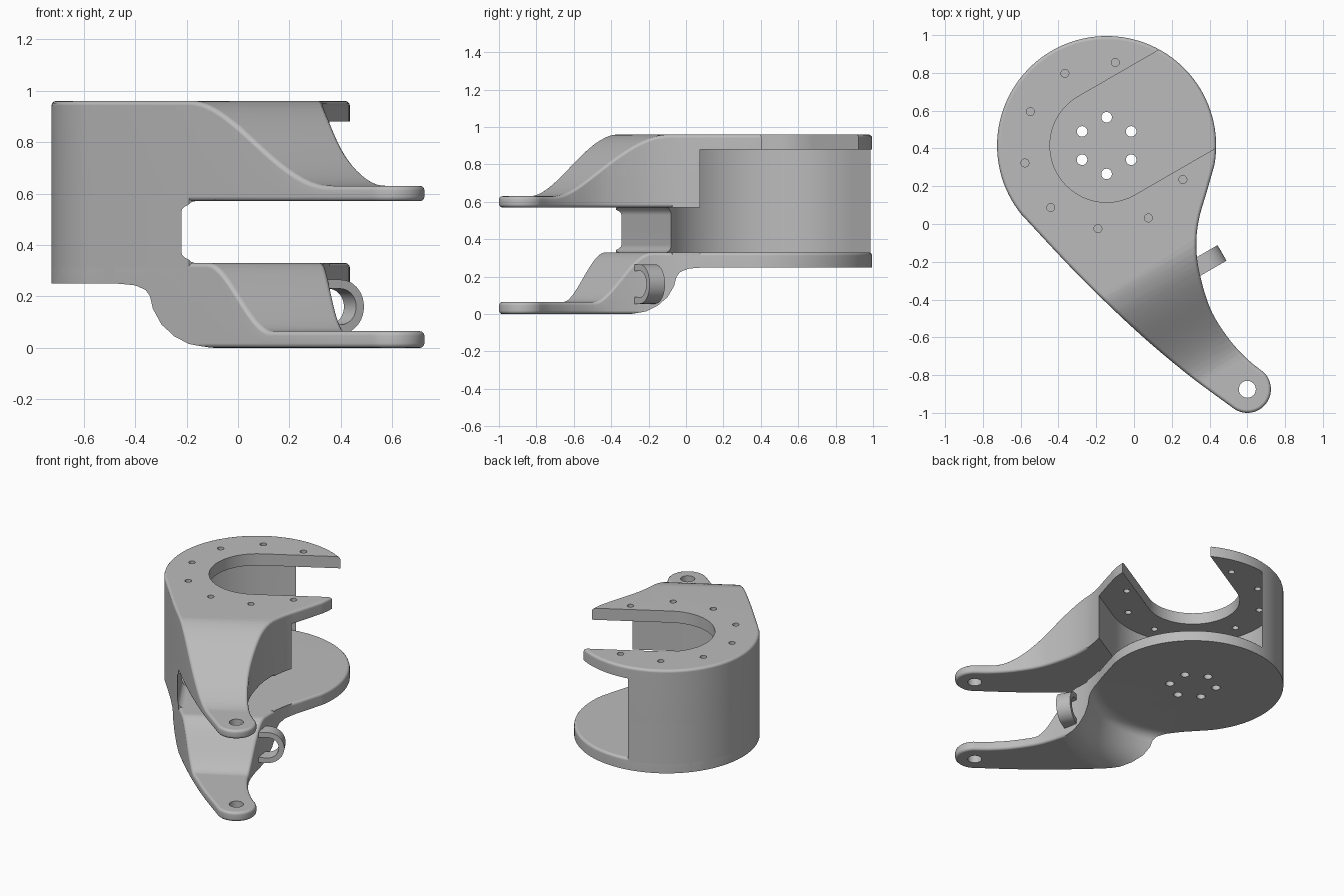
import bpy, bmesh, math
from mathutils import Vector, Matrix
from mathutils.geometry import interpolate_bezier

if "Cube" in bpy.data.objects:
    bpy.data.objects.remove(bpy.data.objects["Cube"])

# Round housing centre, arm tip centre, and a frame whose x runs along the arm
HUB = Vector((-0.145, 0.415))
TIP = Vector((0.6, -0.875))
RADIUS = 0.58
FRAME = Matrix.Translation((HUB.x, HUB.y, 0)) @ Matrix.Rotation(math.radians(-60), 4, 'Z')
TO_ARM = FRAME.inverted()
# Maps a profile drawn across the arm (side, height) to an extrusion along it
ACROSS = FRAME @ Matrix(((0, 0, 1, 0), (1, 0, 0, 0), (0, 1, 0, 0), (0, 0, 0, 1)))

grey = bpy.data.materials.new("plain_grey")
grey.use_nodes = True
grey.diffuse_color = (0.5, 0.5, 0.5, 1)
grey.node_tree.nodes["Principled BSDF"].inputs["Base Color"].default_value = (0.5, 0.5, 0.5, 1)


def arc(centre, r, a, b, n):
    angles = [math.radians(a + (b - a) * i / n) for i in range(n + 1)]
    return [Vector((centre[0] + r * math.cos(t), centre[1] + r * math.sin(t))) for t in angles]


def spline(points, n=10):
    pts = [Vector(p) for p in points]
    pts = [2 * pts[0] - pts[1]] + pts + [2 * pts[-1] - pts[-2]]
    out = []
    for p0, p1, p2, p3 in zip(pts, pts[1:], pts[2:], pts[3:]):
        out += [Vector(q[:2]) for q in
                interpolate_bezier(p1, p1 + (p2 - p0) / 6, p2 - (p3 - p1) / 6, p2, n)[:-1]]
    return out[1:]


def finish_mesh(bm, name, matrix=None):
    if matrix:
        bm.transform(matrix)
    bmesh.ops.recalc_face_normals(bm, faces=bm.faces)
    mesh = bpy.data.meshes.new(name)
    bm.to_mesh(mesh)
    bm.free()
    mesh.materials.append(grey)
    obj = bpy.data.objects.new(name, mesh)
    bpy.context.scene.collection.objects.link(obj)
    return obj


def add_prism(bm, points, z0, z1):
    low = [bm.verts.new((p[0], p[1], z0)) for p in points]
    high = [bm.verts.new((p[0], p[1], z1)) for p in points]
    bm.faces.new(low[::-1])
    bm.faces.new(high)
    for i in range(len(low)):
        j = (i + 1) % len(low)
        bm.faces.new((low[i], low[j], high[j], high[i]))


def prism(name, points, z0, z1, matrix=None):
    bm = bmesh.new()
    add_prism(bm, points, z0, z1)
    return finish_mesh(bm, name, matrix)


def hole_cutter(name, holes):
    bm = bmesh.new()
    for centre, r, z0, z1 in holes:
        add_prism(bm, arc(centre, r, 0, 345, 23), z0, z1)
    return finish_mesh(bm, name)


def rounded_body(name, outline, z0, z1, drop, start, end, r=0.018):
    """Plan outline with rounded rims whose top sweeps down along the arm."""
    n = len(outline)
    inward = []
    for i in range(n):
        t = (outline[(i + 1) % n] - outline[i - 1]).normalized()
        inward.append(Vector((-t.y, t.x)))
    quarter = [math.radians(a) for a in (0, 30, 60, 90)]
    layers = [(r * (1 - math.sin(a)), z0 + r * (1 - math.cos(a))) for a in quarter]
    layers += [(d, z0 + z1 - z) for d, z in reversed(layers)]
    bm = bmesh.new()
    rings = [[bm.verts.new((*(p + m * d), z)) for p, m in zip(outline, inward)] for d, z in layers]
    for a, b in zip(rings, rings[1:]):
        for i in range(n):
            j = (i + 1) % n
            bm.faces.new((a[i], a[j], b[j], b[i]))
    bm.faces.new(rings[0][::-1])
    bm.faces.new(rings[-1])
    bm.transform(TO_ARM)
    steps = 22
    for i in range(steps + 1):
        geom = bm.verts[:] + bm.edges[:] + bm.faces[:]
        bmesh.ops.bisect_plane(bm, geom=geom, dist=0.0001, plane_no=(1, 0, 0),
                               plane_co=(start + (end - start) * i / steps, 0, 0))
    for v in bm.verts:
        if v.co.z > (z0 + z1) / 2:
            t = min(max((v.co.x - start) / (end - start), 0), 1)
            v.co.z -= drop * t * t * (3 - 2 * t)
    return finish_mesh(bm, name, FRAME)


def cut(obj, cutters):
    for c in cutters:
        mod = obj.modifiers.new("cut", 'BOOLEAN')
        mod.operation, mod.solver, mod.object = 'DIFFERENCE', 'EXACT', c
    bpy.context.view_layer.update()
    shape = obj.evaluated_get(bpy.context.evaluated_depsgraph_get())
    mesh = bpy.data.meshes.new_from_object(shape)
    obj.modifiers.clear()
    obj.data = mesh


def smooth(obj):
    bpy.ops.object.select_all(action='DESELECT')
    obj.select_set(True)
    bpy.context.view_layer.objects.active = obj
    bpy.ops.object.shade_smooth_by_angle(angle=math.radians(35))
    mod = obj.modifiers.new("even_normals", 'WEIGHTED_NORMAL')
    mod.keep_sharp = True


# Plan outline: round housing tapering into a curved arm
housing = arc(HUB, RADIUS, -10, 219, 72)
tip = arc(TIP, 0.125, 231, 405, 24)
left_side = spline([housing[-1], (-0.3, -0.265), (0, -0.555), (0.27, -0.785), tip[0]])
right_side = spline([tip[-1], (0.6, -0.715), (0.5, -0.605), (0.405, -0.45), (0.345, -0.25),
                     (0.33, -0.1), (0.345, 0.03), (0.385, 0.17), housing[0]])
outline = housing + left_side + tip + right_side

# Cutters for the sideways openings
def slot(name, r, z0, z1):
    pts = arc((0, 0), r, 180, 360, 48) + [(r, 1.5), (-r, 1.5)]
    return prism(name, pts, z0, z1, FRAME)

cavity = slot("cavity_cutter", 0.545, 0.2, 0.88)
mouth = slot("mouth_cutter", 0.3, 0.8, 1.1)
gap_side = arc((-0.405, 0.53), 0.04, 90, 180, 6) + arc((-0.405, 0.37), 0.04, 180, 270, 6)
gap = prism("gap_cutter", gap_side + [(1.5, 0.33), (1.5, 0.57)], 0.2, 2, ACROSS)
arm_end = prism("arm_end_cutter", [(0.66, -1), (2, -1), (2, 1), (0.66, 1)], 0, 1, FRAME)

# Cutters for the bolt and pivot holes
pivot = (TIP, 0.045, -0.1, 1.1)
plate_holes = [(arc(HUB, 0.442, 84 + 36 * i, 0, 1)[0], 0.021, 0.8, 1.1) for i in range(8)]
disc_holes = [(arc(HUB, 0.15, 30 + 60 * i, 0, 1)[0], 0.028, 0.15, 0.45) for i in range(6)]
upper_holes = hole_cutter("upper_hole_cutter", plate_holes + [pivot])
lower_holes = hole_cutter("lower_hole_cutter", disc_holes + [pivot])

# Turned recess beneath the lower disc
bm = bmesh.new()
section = [(0, 0.25), (0.595, 0.25), (0.63, 0.243), (0.655, 0.225), (0.667, 0.2), (0.675, 0.15),
           (0.7, 0.09), (0.74, 0.045), (0.79, 0.015), (0.86, 0), (0.88, -0.1), (0, -0.1)]
verts = [bm.verts.new((x, 0, z)) for x, z in section]
edges = [bm.edges.new(pair) for pair in zip(verts, verts[1:])]
bmesh.ops.spin(bm, geom=verts + edges, cent=(0, 0, 0), axis=(0, 0, 1),
               angle=math.tau, steps=96, use_duplicate=False)
bmesh.ops.remove_doubles(bm, verts=bm.verts, dist=0.0001)
recess = finish_mesh(bm, "recess_cutter", FRAME)

# Upper plate with its swept arm
upper = rounded_body("upper_plate_and_arm", outline, 0.57, 0.96, 0.33, 0.66, 1.34)
cut(upper, [cavity, mouth, upper_holes])

# Lower disc with its swept arm
lower = rounded_body("lower_disc_and_arm", outline, 0, 0.33, 0.265, 0.75, 1.07)
cut(lower, [recess, lower_holes])

# Curved wall joining the two
wall = prism("housing_wall", outline, 0.27, 0.62)
cut(wall, [cavity, gap, arm_end])

# Cable loop on the side of the lower arm
loop_shape = (arc((0.14, 0.16), 0.105, -90, 90, 20) + [(0.05, 0.265), (0.05, 0.23)]
              + arc((0.14, 0.16), 0.07, 90, -90, 20) + [(0.05, 0.09), (0.05, 0.055)])
loop = prism("cable_loop", loop_shape, 0.75, 0.845, ACROSS)

for cutter in (cavity, mouth, gap, arm_end, upper_holes, lower_holes, recess):
    bpy.data.objects.remove(cutter)
for part in (upper, lower, wall, loop):
    smooth(part)
